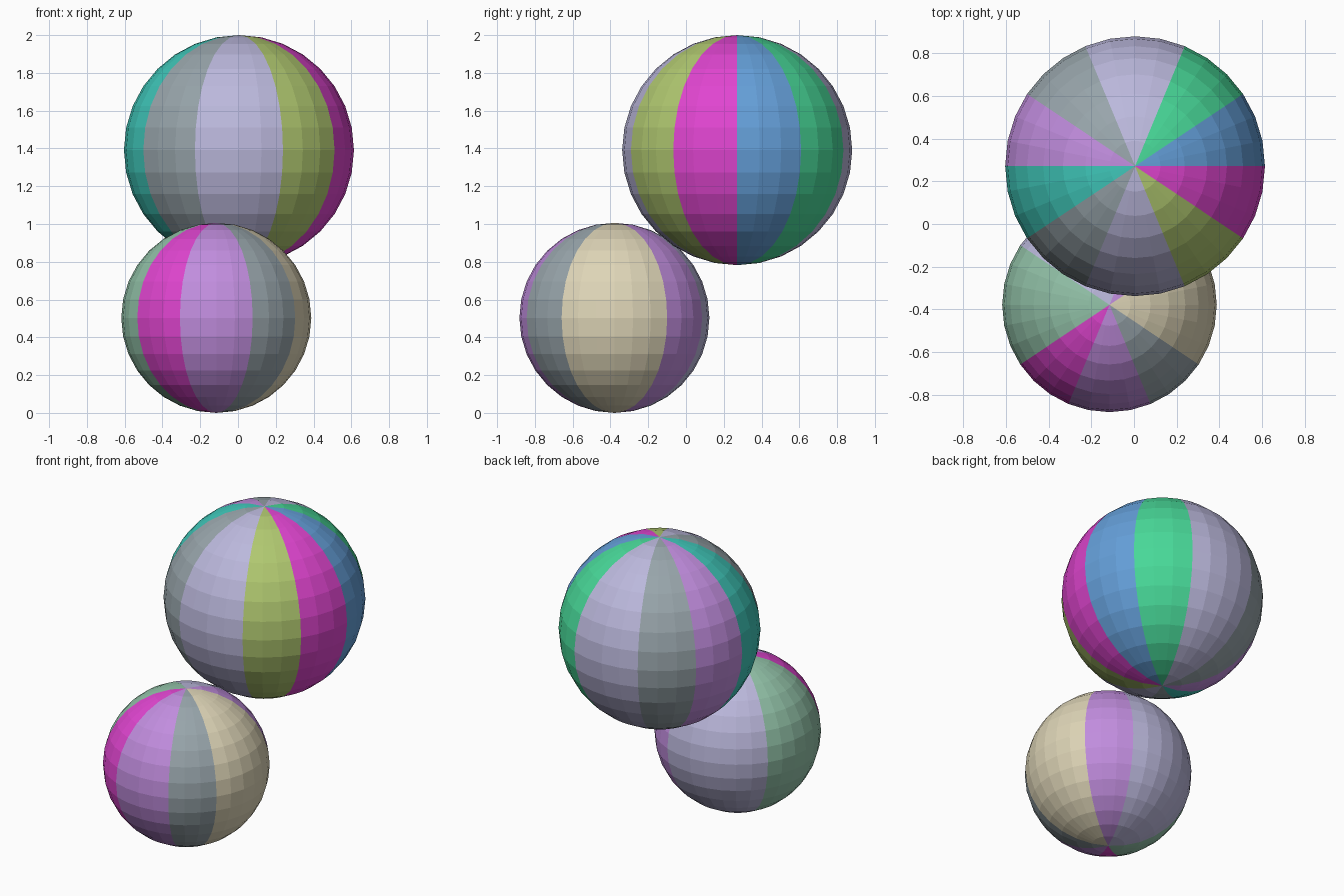
import bpy, bmesh, math

if "Cube" in bpy.data.objects:
    bpy.data.objects.remove(bpy.data.objects["Cube"])


def srgb(hex_code):
    """Hex colour to linear RGBA."""
    vals = [int(hex_code[i:i + 2], 16) / 255 for i in (0, 2, 4)]
    return [v / 12.92 if v <= 0.04045 else ((v + 0.055) / 1.055) ** 2.4 for v in vals] + [1.0]


COLOURS = {
    "teal": "40C9BB", "grey": "98A5AB", "lavender": "BBB8DC", "olive_green": "B0C870",
    "magenta": "E045D0", "blue": "65A0DA", "green": "48D898", "violet": "C18DDE",
    "sage": "93C3A9", "sand": "DED5B7",
}
MATS = {}
for name, code in COLOURS.items():
    MATS[name] = bpy.data.materials.new(name)
    MATS[name].diffuse_color = srgb(code)


def striped_ball(name, centre, radius, gores):
    """Flat-shaded 32 x 16 ball; gores = (end step, colour), 32 steps from +x."""
    bm = bmesh.new()
    bmesh.ops.create_uvsphere(bm, u_segments=32, v_segments=16, radius=radius)
    mesh = bpy.data.meshes.new(name)
    slots = []
    for _, colour in gores:
        if colour not in slots:
            slots.append(colour)
            mesh.materials.append(MATS[colour])
    for f in bm.faces:
        c = f.calc_center_median()
        step = (math.atan2(c.y, c.x) % math.tau) / math.tau * 32
        colour = next(col for end, col in gores if step < end)
        f.material_index = slots.index(colour)
        f.smooth = False
    bm.to_mesh(mesh)
    bm.free()
    ob = bpy.data.objects.new(name, mesh)
    ob.location = centre
    bpy.context.collection.objects.link(ob)


# Large upper ball
striped_ball("large_ball", (0.005, 0.271, 1.391), 0.609, [
    (3, "blue"), (6, "green"), (10, "lavender"), (13, "grey"), (16, "violet"),
    (19, "teal"), (22, "grey"), (26, "lavender"), (29, "olive_green"), (32, "magenta")])

# Small lower ball
striped_ball("small_ball", (-0.115, -0.379, 0.503), 0.503, [
    (3, "sand"), (6, "violet"), (13, "lavender"), (19, "sage"), (22, "magenta"),
    (26, "violet"), (29, "grey"), (32, "sand")])

for m in bpy.data.materials:
    if m.users and not m.is_grease_pencil:
        m.use_nodes = True
        m.node_tree.nodes["Principled BSDF"].inputs["Base Color"].default_value = m.diffuse_color
